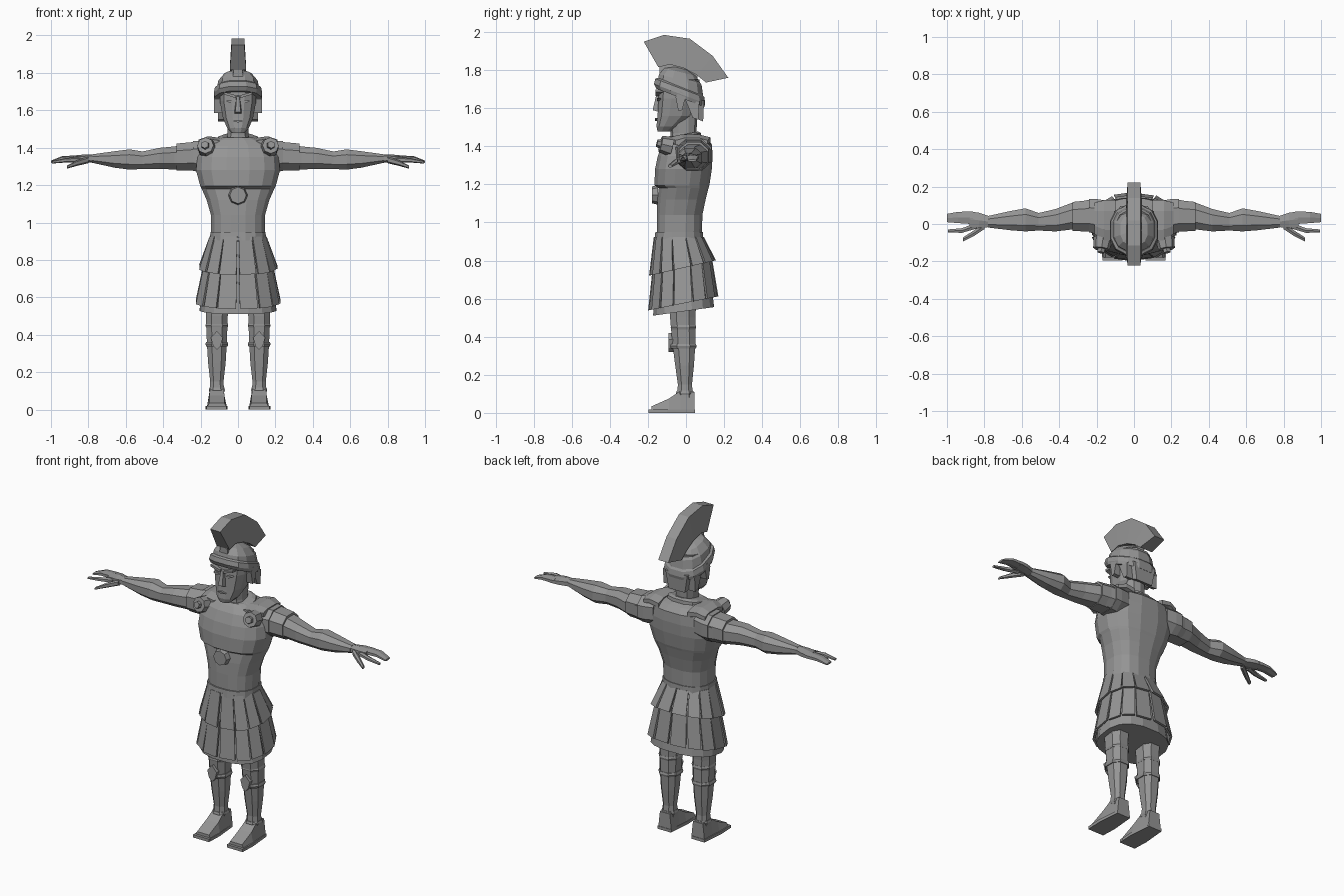
import bpy, bmesh, math
from mathutils import Matrix, Vector

grey = bpy.data.materials.new("stone_grey")
grey.diffuse_color = (0.3, 0.3, 0.3, 1)


def finish(name, bm):
    bmesh.ops.recalc_face_normals(bm, faces=bm.faces)
    me = bpy.data.meshes.new(name)
    bm.to_mesh(me)
    bm.free()
    me.materials.append(grey)
    ob = bpy.data.objects.new(name, me)
    bpy.context.collection.objects.link(ob)
    return ob


def loft(name, rings):
    """Skin a list of point rings and cap both ends."""
    bm = bmesh.new()
    vs = [[bm.verts.new(p) for p in r] for r in rings]
    n = len(vs[0])
    for a, b in zip(vs, vs[1:]):
        for i in range(n):
            j = (i + 1) % n
            bm.faces.new((a[i], a[j], b[j], b[i]))
    bm.faces.new(vs[0])
    bm.faces.new(vs[-1])
    return finish(name, bm)


def oval(a, e=1.0):
    c, s = math.cos(a), math.sin(a)
    return math.copysign(abs(c) ** e, c), math.copysign(abs(s) ** e, s)


def column(name, rows, n=12, e=0.8, cx=0, shear=0, pivot=0):
    """Upright loft; rows are (z, half width, front y, back y)."""
    rings = []
    for z, w, f, b in rows:
        ring = []
        for i in range(n):
            c, s = oval(2 * math.pi * (i + 0.5) / n, e)
            y = (f + b) / 2 + (b - f) / 2 * s
            ring.append((cx + w * c, y, z + shear * (y - pivot)))
        rings.append(ring)
    return loft(name, rings)


def limb(name, side, rows, n=8):
    """Sideways loft; rows are (x, centre y, centre z, half depth, half height)."""
    rings = []
    for x, y, z, hy, hz in rows:
        pts = [oval(2 * math.pi * (i + 0.5) / n, 0.85) for i in range(n)]
        rings.append([(side * x, y + hy * c, z + hz * s) for c, s in pts])
    return loft(name, rings)


def disc(name, loc, r, depth, direction, n=8):
    bm = bmesh.new()
    rot = Vector(direction).to_track_quat('Z', 'Y').to_matrix().to_4x4()
    bmesh.ops.create_cone(bm, cap_ends=True, segments=n, radius1=r, radius2=r * 0.85,
                          depth=depth, matrix=Matrix.Translation(loc) @ rot)
    return finish(name, bm)


def plate(name, outline, y0, y1):
    """Front-facing plate from an x/z outline."""
    return loft(name, [[(x, y, z) for x, z in outline] for y in (y0, y1)])


# torso with breastplate step
column("torso", [(0.92, .145, -.155, .085), (1.04, .147, -.155, .088), (1.12, .17, -.152, .105),
                 (1.18, .197, -.145, .12), (1.195, .205, -.168, .125), (1.28, .228, -.165, .138),
                 (1.35, .222, -.15, .142), (1.41, .2, -.125, .138), (1.44, .14, -.1, .11),
                 (1.455, .09, -.085, .07)], n=16)
column("belt", [(.905, .152, -.167, .092), (.95, .15, -.163, .09)], n=16)
column("collar", [(1.415, .12, -.115, .085), (1.455, .11, -.105, .08), (1.465, .085, -.085, .065)],
       shear=.2)
disc("chest_medallion", (0, -.163, 1.145), .052, .03, (0, -1, 0))

# tunic under the skirt straps
column("tunic", [(.92, .14, -.15, .08), (.75, .18, -.165, .125), (.535, .208, -.175, .15)],
       n=16, shear=.14)


def skirt(name, top, bottom, slope_top, slope_bottom, n=14):
    """Tier of overlapping tapered straps."""
    for k in range(n):
        rings = []
        for (z, w, f, b), slope, gap in ((top, slope_top, .03), (bottom, slope_bottom, .06)):
            ring = []
            for t, out in ((gap, 0), (1 - gap, 0), (1 - gap, 1), (gap, 1)):
                c, s = oval(2 * math.pi * (k + t) / n - math.pi / 2, .85)
                grow = (-.012 if not out else 0) + (.004 if k % 2 else 0)
                y = (f + b) / 2 + ((b - f) / 2 + grow) * s
                ring.append(((w + grow) * c, y, z + slope * y))
            rings.append(ring)
        loft(f"{name}_{k}", rings)


skirt("upper_strap", (.925, .152, -.165, .09), (.765, .21, -.19, .153), 0, .23)
skirt("lower_strap", (.79, .182, -.172, .132), (.578, .228, -.195, .166), .2, .2)

# neck, head and face
column("neck", [(1.40, .07, -.085, .075), (1.47, .058, -.08, .055), (1.58, .06, -.09, .06)], n=10)
column("head", [(1.478, .035, -.15, -.08), (1.505, .06, -.157, -.03), (1.56, .083, -.152, .04),
                (1.65, .1, -.147, .068), (1.75, .1, -.14, .075)])
loft("nose", [[(-.008, -.155, 1.675), (.008, -.155, 1.675), (.008, -.14, 1.68), (-.008, -.14, 1.68)],
              [(-.014, -.175, 1.59), (.014, -.175, 1.59), (.022, -.14, 1.58), (-.022, -.14, 1.58)]])
plate("mouth", [(-.028, 1.543), (0, 1.549), (.028, 1.543), (0, 1.534)], -.162, -.14)

# helmet: tilted brim, dome and neck guard
column("helmet_brim", [(1.655, .128, -.16, .1), (1.675, .133, -.172, .105), (1.705, .127, -.165, .1),
                       (1.715, .112, -.152, .09)], shear=-.38, pivot=-.03)
column("helmet_dome", [(1.70, .118, -.155, .093), (1.75, .108, -.145, .085), (1.79, .075, -.115, .055),
                       (1.81, .03, -.07, .01)], shear=-.25, pivot=-.03)
loft("neck_guard", [[(-.09, .04, 1.65), (.09, .04, 1.65), (.075, .095, 1.64), (-.075, .095, 1.64)],
                    [(-.07, .045, 1.55), (.07, .045, 1.55), (.055, .09, 1.53), (-.055, .09, 1.53)]])

# fan-shaped crest and its holder
outer = [(-.222, 1.95), (-.115, 1.985), (.02, 1.965), (.14, 1.875), (.222, 1.76)]
inner = [(-.145, 1.815), (-.085, 1.83), (-.01, 1.81), (.055, 1.775), (.105, 1.735)]
loft("crest", [[(-.034, *o), (.034, *o), (.044, *i), (-.044, *i)] for o, i in zip(outer, inner)])
loft("crest_holder", [[(-.022, y, z + .01), (.022, y, z + .01), (.03, y, z - .05), (-.03, y, z - .05)]
                      for y, z in ((-.14, 1.815), (-.085, 1.83), (-.01, 1.81), (.06, 1.77))])

for s, tag in ((-1, "left"), (1, "right")):
    # face details and cheek guards
    plate(f"{tag}_eye", [(s * x, z) for x, z in ((.02, 1.645), (.04, 1.655), (.065, 1.65), (.042, 1.638))],
          -.151, -.13)
    plate(f"{tag}_brow", [(s * x, z) for x, z in ((.012, 1.665), (.075, 1.685), (.075, 1.698), (.012, 1.68))],
          -.16, -.12)
    loft(f"{tag}_ear", [[(s * x, y, z) for y, z in ((-.055, 1.66), (-.03, 1.69), (0, 1.67), (-.02, 1.59), (-.04, 1.585))]
                        for x in (.085, .128)])
    loft(f"{tag}_cheek_guard", [[(s * x, y, z) for y, z in ((-.01, 1.66), (.07, 1.63), (.065, 1.54), (.035, 1.55))]
                                for x in (.065, .108)])

    # arm, layered shoulder guards and medallion
    limb(f"{tag}_arm", s, [(.13, .04, 1.35, .08, .07), (.24, .05, 1.35, .085, .078), (.34, .04, 1.345, .075, .066),
                           (.42, .02, 1.343, .064, .06), (.51, .012, 1.333, .05, .05), (.58, .022, 1.337, .066, .058),
                           (.66, .018, 1.337, .055, .047), (.78, .012, 1.342, .033, .024)])
    limb(f"{tag}_inner_guard", s, [(.14, .03, 1.36, .1, .085), (.2, .04, 1.355, .1, .088), (.24, .045, 1.355, .096, .086)])
    limb(f"{tag}_outer_guard", s, [(.2, .045, 1.355, .092, .084), (.33, .04, 1.35, .083, .077)])
    limb(f"{tag}_shoulder_strap", s, [(.1, .02, 1.425, .115, .03), (.16, .02, 1.435, .115, .028), (.21, .03, 1.42, .09, .025)])
    disc(f"{tag}_medallion", (s * .17, -.105, 1.405), .052, .06, (s * .15, -1, .25))
    disc(f"{tag}_medallion_boss", (s * .175, -.138, 1.413), .024, .03, (s * .15, -1, .25), 6)

    # hand
    limb(f"{tag}_palm", s, [(.77, .012, 1.342, .032, .023), (.83, .02, 1.343, .046, .02), (.88, .026, 1.342, .046, .016)], 6)
    limb(f"{tag}_fingers", s, [(.86, .033, 1.343, .038, .016), (.94, .035, 1.342, .034, .013), (1, .032, 1.325, .025, .006)], 6)
    limb(f"{tag}_forefinger", s, [(.84, -.008, 1.335, .018, .015), (.92, -.035, 1.333, .014, .012), (.995, -.037, 1.322, .009, .007)], 6)
    limb(f"{tag}_thumb", s, [(.8, -.01, 1.335, .02, .018), (.86, -.052, 1.318, .017, .015), (.915, -.083, 1.296, .012, .008)], 6)

    # leg, greave with rims, knee plate
    cx = s * .113
    column(f"{tag}_leg", [(.08, .042, -.05, .04), (.15, .038, -.045, .034), (.25, .05, -.06, .045),
                          (.36, .057, -.075, .053), (.5, .062, -.088, .053), (.72, .075, -.1, .07)], 8, cx=cx)
    for k, (z, w, f, b) in enumerate(((.105, .046, -.055, .044), (.35, .065, -.087, .06), (.45, .065, -.085, .058))):
        column(f"{tag}_greave_rim_{k}", [(z - .012, w - .004, f + .004, b - .004), (z, w, f, b),
                                         (z + .012, w - .004, f + .004, b - .004)], 8, cx=cx)
    plate(f"{tag}_knee_plate", [(cx + x, z) for x, z in ((0, .42), (.032, .385), (.02, .34), (0, .32), (-.02, .34), (-.032, .385))],
          -.093, -.06)

    # wedge foot with sole
    rows = [(.045, .045, .11), (-.03, .048, .115), (-.09, .054, .075), (-.18, .054, .035)]
    loft(f"{tag}_foot", [[(cx - w, y, .01), (cx + w, y, .01), (cx + w * .75, y, z), (cx - w * .75, y, z)] for y, w, z in rows])
    loft(f"{tag}_sole", [[(cx + s * .002 + x, y, z) for x, y in
                          ((-.045, .048), (.045, .048), (.058, -.1), (.054, -.196), (-.054, -.196), (-.058, -.1))]
                         for z in (0, .018)])
